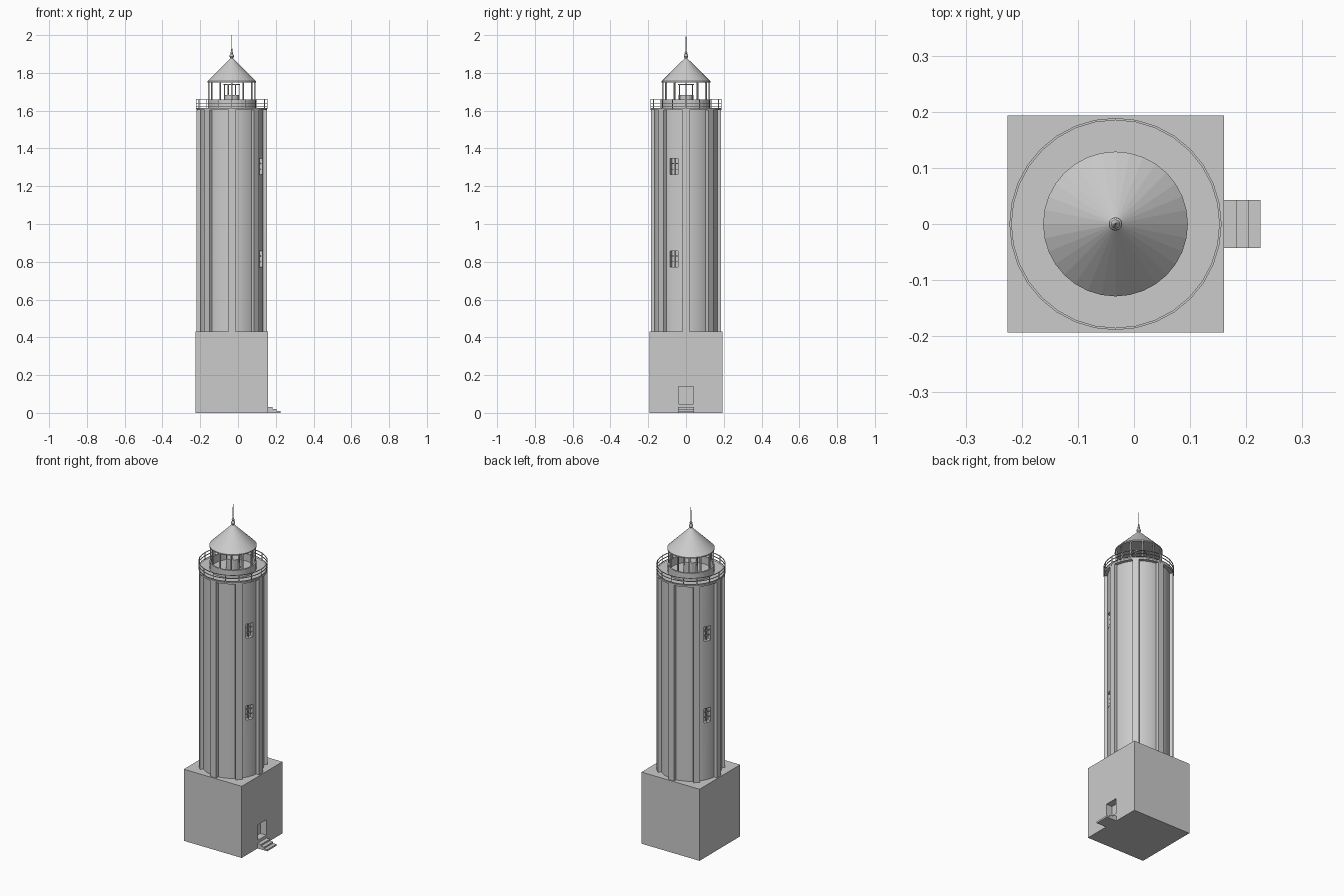
import bpy, bmesh, math
from mathutils import Matrix, Vector

if "Cube" in bpy.data.objects:
    bpy.data.objects.remove(bpy.data.objects["Cube"])

CX = -0.033  # tower axis


def finish(name, bm, smooth=False):
    bmesh.ops.recalc_face_normals(bm, faces=bm.faces)
    me = bpy.data.meshes.new(name)
    bm.to_mesh(me)
    bm.free()
    ob = bpy.data.objects.new(name, me)
    bpy.context.collection.objects.link(ob)
    if smooth:
        bpy.ops.object.select_all(action='DESELECT')
        ob.select_set(True)
        bpy.context.view_layer.objects.active = ob
        bpy.ops.object.shade_smooth_by_angle(angle=math.radians(30))
    return ob


def add_box(bm, lo, hi, mat=Matrix()):
    lo, hi = Vector(lo), Vector(hi)
    m = mat @ Matrix.Translation((lo + hi) / 2) @ Matrix.Diagonal((*(hi - lo), 1))
    bmesh.ops.create_cube(bm, size=1, matrix=m)


def around(deg):
    return Matrix.Translation((CX, 0, 0)) @ Matrix.Rotation(math.radians(deg), 4, 'Z')


def boxes(name, items):
    bm = bmesh.new()
    for it in items:
        add_box(bm, *it)
    return finish(name, bm)


def lathe(name, profile, n=32, closed=False, smooth=False):
    """Revolve an (r, z) profile round the tower axis."""
    bm = bmesh.new()
    rings = []
    for r, z in profile:
        if r == 0:
            rings.append([bm.verts.new((CX, 0, z))] * n)
        else:
            rings.append([bm.verts.new((CX + r * math.cos(2 * math.pi * i / n),
                                        r * math.sin(2 * math.pi * i / n), z)) for i in range(n)])
    pairs = list(zip(rings, rings[1:])) + ([(rings[-1], rings[0])] if closed else [])
    for a, b in pairs:
        for i in range(n):
            j = (i + 1) % n
            bm.faces.new(list(dict.fromkeys((a[i], a[j], b[j], b[i]))))
    return finish(name, bm, smooth)


def carve(ob, cutter):
    mod = ob.modifiers.new("cut", 'BOOLEAN')
    mod.operation, mod.object, mod.solver = 'DIFFERENCE', cutter, 'EXACT'
    bpy.context.view_layer.objects.active = ob
    bpy.ops.object.modifier_apply(modifier=mod.name)
    bpy.data.objects.remove(cutter)


# Square base with a recessed doorway
base = boxes("base", [((-0.225, -0.193, 0), (0.16, 0.193, 0.43))])
carve(base, boxes("door_cutter", [((0.12, -0.04, 0.048), (0.2, 0.04, 0.14))]))

# Entrance steps
boxes("steps", [((0.159, -0.043, 0.01 * i), (0.225 - 0.021 * i, 0.043, 0.01 * (i + 1)))
                for i in range(3)])

# Round shaft with window recesses on two opposite sides
shaft = lathe("shaft", [(0, 0.43), (0.168, 0.43), (0.168, 1.61), (0, 1.61)])
win = [(a, z) for a in (-22.5, 157.5) for z in (0.815, 1.305)]
carve(shaft, boxes("window_cutter", [((0.14, -0.022, z - 0.043), (0.2, 0.022, z + 0.043), around(a))
                                     for a, z in win]))
bpy.ops.object.select_all(action='DESELECT')
shaft.select_set(True)
bpy.context.view_layer.objects.active = shaft
bpy.ops.object.shade_smooth_by_angle(angle=math.radians(30))

# Window bars
bars = []
for a, z in win:
    bars += [((0.15, -0.022, z + d - 0.002), (0.157, 0.022, z + d + 0.002), around(a)) for d in (-0.015, 0.015)]
    bars.append(((0.15, -0.002, z - 0.043), (0.157, 0.002, z + 0.043), around(a)))
boxes("window_bars", bars)

# Eight pilasters
boxes("pilasters", [((0.155, -0.0185, 0.43), (0.186, 0.0185, 1.61), around(45 * i)) for i in range(8)])

# Gallery deck
lathe("gallery_deck", [(0, 1.604), (0.187, 1.604), (0.187, 1.614), (0, 1.614)])

# Gallery railing
for k, z in enumerate((1.62, 1.639, 1.658)):
    lathe(f"rail_{k + 1}", [(0.185, z - 0.0015), (0.189, z - 0.0015), (0.189, z + 0.0015), (0.185, z + 0.0015)],
          closed=True)
boxes("rail_posts", [((0.1855, -0.0017, 1.61), (0.1885, 0.0017, 1.662), around(22.5 * i)) for i in range(16)])

# Lantern room wall, open at the top
lathe("lantern_wall", [(0.118, 1.612), (0.127, 1.612), (0.127, 1.66), (0.118, 1.66)], closed=True)
boxes("lantern_posts", [((0.119, -0.0035, 1.655), (0.126, 0.0035, 1.756), around(30 * i)) for i in range(12)])

# Lamp on its stand
lathe("lamp_base", [(0, 1.612), (0.04, 1.612), (0.04, 1.682), (0, 1.682)], 16)
lathe("lamp_ring", [(0.036, 1.736), (0.043, 1.736), (0.043, 1.742), (0.036, 1.742)], 16, True)
boxes("lamp_legs", [((0.037, -0.003, 1.66), (0.042, 0.003, 1.74), around(60 * i)) for i in range(6)])

# Conical roof
lathe("roof", [(0, 1.756), (0.124, 1.75), (0.129, 1.75), (0.129, 1.756), (0.008, 1.876), (0, 1.876)])

# Finial and spike
lathe("finial", [(0, 1.87), (0.008, 1.87), (0.007, 1.878), (0.012, 1.886), (0.011, 1.894), (0.006, 1.9),
                 (0.008, 1.906), (0.004, 1.914), (0.0025, 1.93), (0.0012, 2.0), (0, 2.0)], 12, smooth=True)
